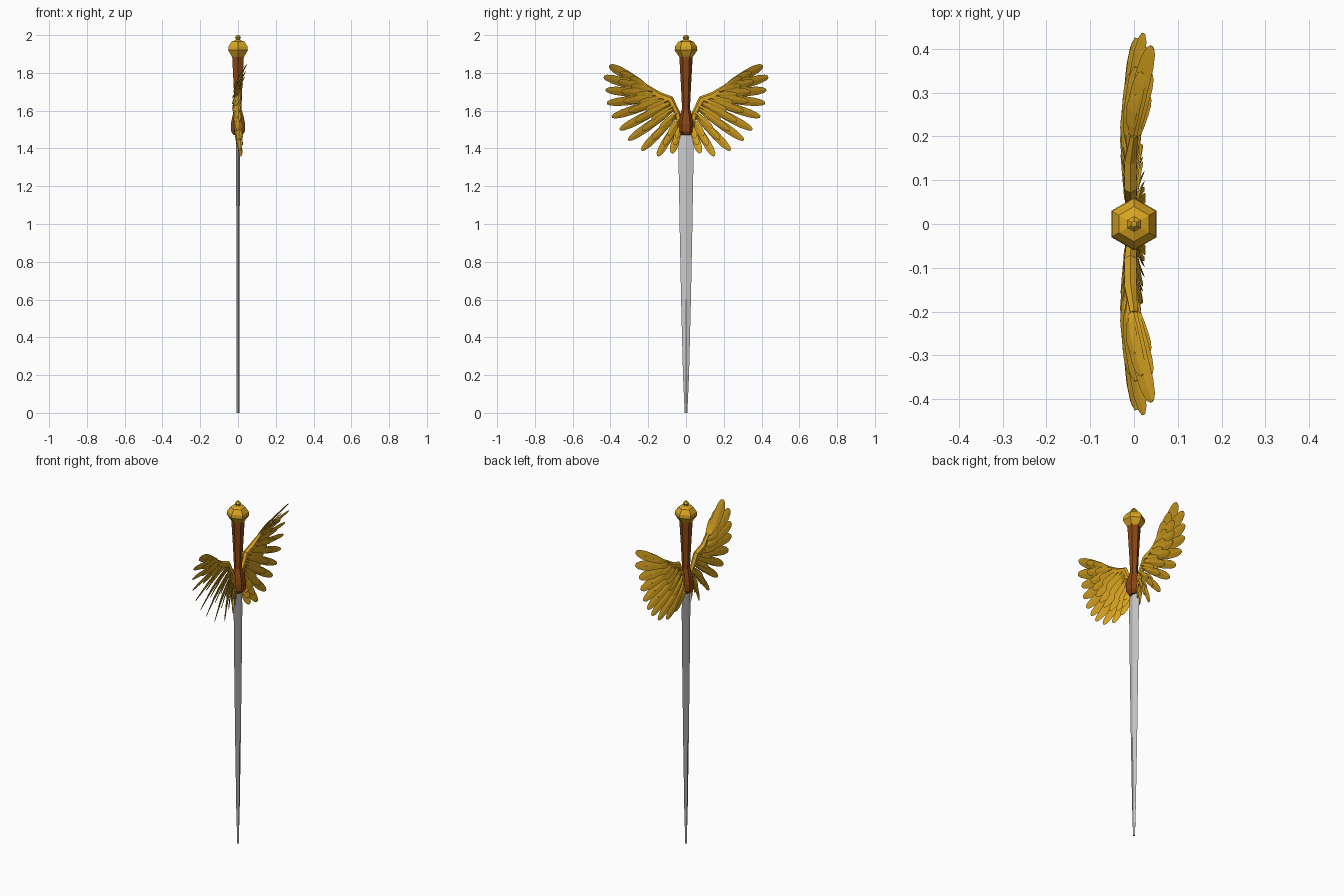
import bpy, bmesh, math
from mathutils import Vector, Matrix

if "Cube" in bpy.data.objects:
    bpy.data.objects.remove(bpy.data.objects["Cube"])


def material(name, rgb):
    m = bpy.data.materials.new(name)
    m.diffuse_color = (*rgb, 1)
    m.use_nodes = True
    m.node_tree.nodes["Principled BSDF"].inputs["Base Color"].default_value = m.diffuse_color
    return m


GOLD = material("gold", (0.70, 0.376, 0.015))
WOOD = material("brown_wood", (0.258, 0.06, 0.007))


def finish(name, bm, mat=None):
    bmesh.ops.recalc_face_normals(bm, faces=bm.faces)
    me = bpy.data.meshes.new(name)
    bm.to_mesh(me)
    bm.free()
    ob = bpy.data.objects.new(name, me)
    bpy.context.collection.objects.link(ob)
    if mat:
        me.materials.append(mat)
    return ob


def loft(bm, rings):
    """Skin a list of equal-length point rings and cap both ends."""
    vs = [[bm.verts.new(p) for p in r] for r in rings]
    n = len(vs[0])
    for a, b in zip(vs, vs[1:]):
        for i in range(n):
            j = (i + 1) % n
            bm.faces.new((a[i], a[j], b[j], b[i]))
    bm.faces.new(vs[0])
    bm.faces.new(vs[-1])


def ring(rx, ry, z, n=6):
    return [(rx * math.sin(i * math.tau / n), ry * math.cos(i * math.tau / n), z)
            for i in range(n)]


def sample(pts, s):
    """Point at fraction s along evenly numbered control points."""
    f = s * (len(pts) - 1)
    i = min(int(f), len(pts) - 2)
    return Vector(pts[i]).lerp(Vector(pts[i + 1]), f - i)


# Blade: tapered diamond section
bm = bmesh.new()
blade = [(0, 0.007, 0.007), (0.2, 0.016, 0.008), (0.6, 0.026, 0.009),
         (1.0, 0.034, 0.009), (1.36, 0.040, 0.010), (1.49, 0.037, 0.010)]
loft(bm, [ring(t, w, z, 4) for z, w, t in blade])
finish("blade", bm)

# Handle and pommel: hexagonal turned profiles
bm = bmesh.new()
handle = [(0.027, 1.47), (0.042, 1.49), (0.043, 1.53), (0.036, 1.565),
          (0.021, 1.61), (0.026, 1.72), (0.036, 1.895)]
loft(bm, [ring(r, r, z) for r, z in handle])
finish("handle", bm, WOOD)

bm = bmesh.new()
pommel = [(0.036, 1.885), (0.042, 1.893), (0.060, 1.92), (0.058, 1.94),
          (0.040, 1.965), (0.017, 1.973), (0.012, 1.978), (0.018, 1.988), (0.007, 2.0)]
loft(bm, [ring(r, r, z) for r, z in pommel])
finish("pommel", bm, GOLD)

# Wing guide curves: bone line and flight feather tips, as (x, y, z)
BONE = [(-0.002, 0.030, 1.52), (-0.006, 0.048, 1.59), (-0.008, 0.085, 1.66),
        (-0.008, 0.145, 1.68), (0.0, 0.205, 1.725)]
TIPS = [(0.022, 0.075, 1.375), (0.018, 0.150, 1.36), (0.014, 0.235, 1.39),
        (0.008, 0.305, 1.445), (0.004, 0.350, 1.50), (0.0, 0.392, 1.567),
        (0.0, 0.418, 1.64), (0.005, 0.425, 1.71), (0.022, 0.435, 1.78),
        (0.042, 0.405, 1.84)]
SHAPE = [(0, 0.4), (0.25, 0.8), (0.6, 1.0), (0.82, 0.9), (0.95, 0.6), (1, 0.25)]


def feather(bm, root, tip, half, twist, sag):
    """Slightly bowed blade with a raised centre rib, twisted on its axis."""
    axis = (tip - root).normalized()
    side = Vector((1, 0, 0)).cross(axis).normalized()
    side = Matrix.Rotation(-twist, 3, axis) @ side
    if side.x < 0:
        side = Matrix.Rotation(2 * twist, 3, axis) @ side
    nrm = axis.cross(side)
    rings = []
    for t, w in SHAPE:
        c = root.lerp(tip, t) - Vector((sag * math.sin(math.pi * t), 0, 0))
        s, d = side * half * w, nrm * 0.004 * (1.1 - 0.7 * t)
        rings.append([c + s, c + d, c - s, c - d])
    loft(bm, rings)


def feather_row(bm, count, length, half, x):
    for i in range(count):
        s = i / (count - 1)
        root, tip = sample(BONE, s), sample(TIPS, s)
        end = root.lerp(tip, length)
        off = Vector((x, 0, 0))
        feather(bm, root + off * 0.6, end + off, half * (0.85 + 0.3 * s),
                math.radians(20 + 12 * s), 0.008 * length)


def mirrored(name, bm):
    ob = finish(name, bm, GOLD)
    m = ob.modifiers.new("other_wing", 'MIRROR')
    m.use_axis = (False, True, False)
    m.use_mirror_merge = False


# Flight feathers, then shorter coverts on both faces
for name, rows in {
    "flight_feathers": [(10, 1.0, 0.026, 0)],
    "middle_coverts": [(10, 0.70, 0.022, 0.010), (10, 0.70, 0.022, -0.010)],
    "small_coverts": [(9, 0.45, 0.019, 0.016), (9, 0.45, 0.019, -0.016)],
}.items():
    bm = bmesh.new()
    for row in rows:
        feather_row(bm, *row)
    mirrored(name, bm)

# Wing leading edge
bm = bmesh.new()
rings = []
for i, p in enumerate(BONE):
    p = Vector(p)
    d = (Vector(BONE[min(i + 1, 4)]) - Vector(BONE[max(i - 1, 0)])).normalized()
    u = d.cross(Vector((1, 0, 0))).normalized()
    r = (0.016, 0.016, 0.020, 0.020, 0.012)[i]
    rings.append([p + u * r * math.cos(a * math.tau / 6)
                  + Vector((0.8 * r * math.sin(a * math.tau / 6), 0, 0)) for a in range(6)])
loft(bm, rings)
mirrored("wing_leading_edge", bm)
